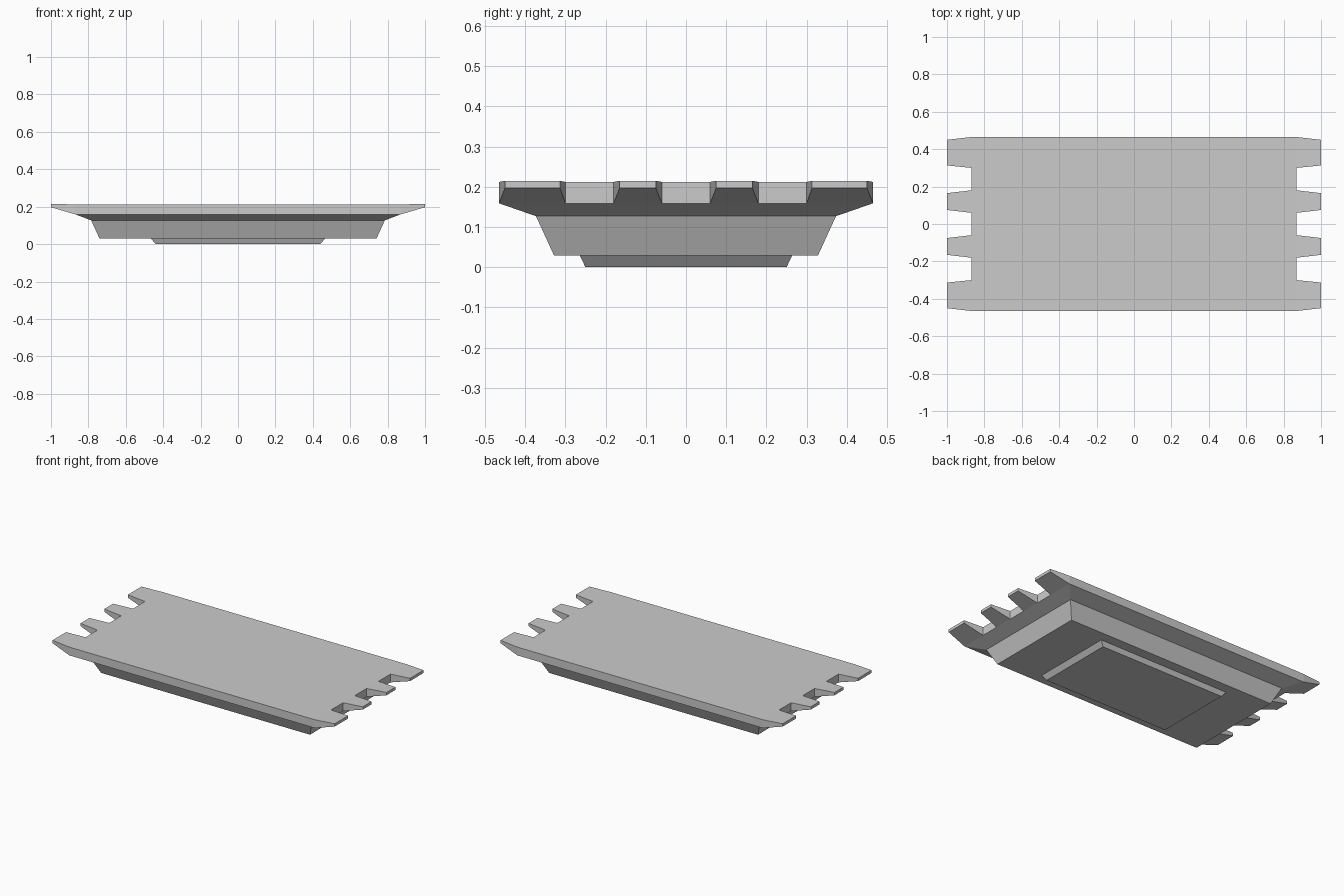
import bpy

if "Cube" in bpy.data.objects:
    bpy.data.objects.remove(bpy.data.objects["Cube"])

# Nested footprints: (half x, half y, z)
FOOT_LOW, FOOT_TOP = (0.44, 0.25, 0.0), (0.465, 0.264, 0.029)
TRAY_LOW, TRAY_TOP = (0.74, 0.328, 0.029), (0.785, 0.373, 0.127)
ROOT_X, ROOT_LOW, ROOT_TOP = 0.87, 0.159, 0.212
TIP_X, TIP_LOW, TIP_TOP = 1.0, 0.197, 0.215
# Tooth edges along y, at the root and at the tip
ROOT_Y = [-0.465, -0.30, -0.18, -0.06, 0.06, 0.18, 0.30, 0.465]
TIP_Y = [-0.45, -0.313, -0.165, -0.075, 0.075, 0.165, 0.313, 0.45]


def rect(size):
    x, y, z = size
    return [(x, -y, z), (x, y, z), (-x, y, z), (-x, -y, z)]


def band(a, b):
    """Quads joining two rings that run anticlockwise, inner/lower ring first."""
    n = len(a)
    return [(a[i], a[(i + 1) % n], b[(i + 1) % n], b[i]) for i in range(n)]


def make(name, polys):
    verts, index, faces = [], {}, []
    for poly in polys:
        for p in poly:
            if p not in index:
                index[p] = len(verts)
                verts.append(p)
        faces.append([index[p] for p in poly])
    mesh = bpy.data.meshes.new(name)
    mesh.from_pydata(verts, [], faces)
    mesh.update()
    obj = bpy.data.objects.new(name, mesh)
    bpy.context.collection.objects.link(obj)
    return obj


def outline(x, ys, z):
    """Right edge upward in y, then left edge downward."""
    return [(x, y, z) for y in ys] + [(-x, -y, z) for y in ys]


# Foot pad and tapered tray
make("foot_pad", [rect(FOOT_LOW)[::-1]] + band(rect(FOOT_LOW), rect(FOOT_TOP)))
make("tapered_tray", band(rect(FOOT_TOP), rect(TRAY_LOW))
     + band(rect(TRAY_LOW), rect(TRAY_TOP)))

# Deck with four teeth on each end
tray = rect(TRAY_TOP)
low = outline(ROOT_X, ROOT_Y, ROOT_LOW)
top = outline(ROOT_X, ROOT_Y, ROOT_TOP)
tip_low = outline(TIP_X, TIP_Y, TIP_LOW)
tip_top = outline(TIP_X, TIP_Y, TIP_TOP)
polys = [top]
for side in range(2):
    s, e = side * 8, side * 8 + 7
    n = (e + 1) % 16
    a, b, c = tray[side * 2], tray[side * 2 + 1], tray[(side * 2 + 2) % 4]
    # sloped underside at this end and along the adjoining long side
    polys.append([a, b] + low[s:e + 1][::-1])
    polys.append([b, c, low[n], low[e]])
    # long side wall and notch walls
    for i in (s + 1, s + 3, s + 5, e):
        j = (i + 1) % 16
        polys.append([low[i], low[j], top[j], top[i]])
    # teeth
    for i in range(s, e, 2):
        j = i + 1
        polys += [
            [low[i], low[j], tip_low[j], tip_low[i]],
            [tip_low[i], tip_low[j], tip_top[j], tip_top[i]],
            [tip_top[i], tip_top[j], top[j], top[i]],
            [low[i], tip_low[i], tip_top[i], top[i]],
            [tip_low[j], low[j], top[j], tip_top[j]],
        ]
make("toothed_deck", polys)
